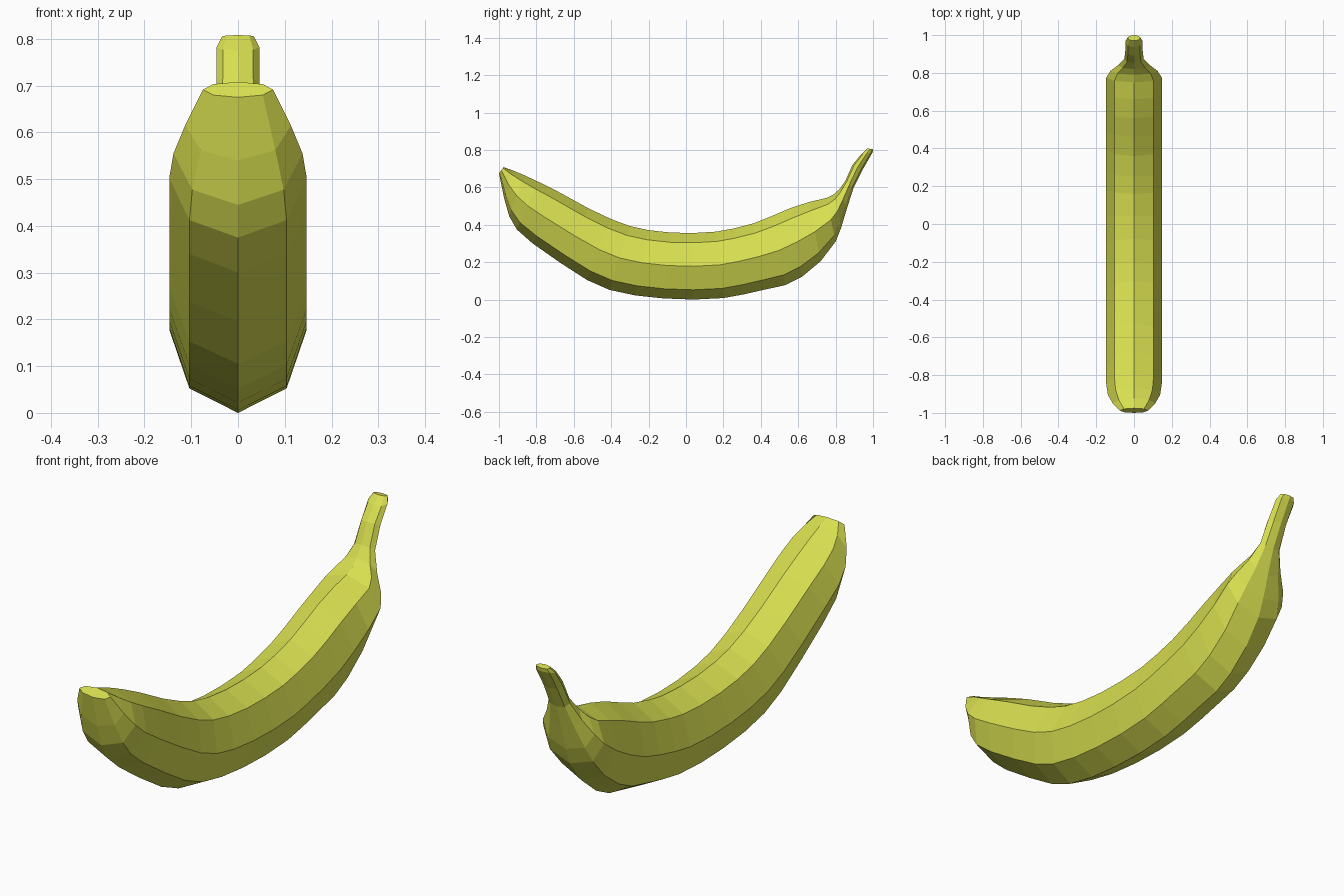
import bpy, bmesh
from math import sin, cos, pi
from mathutils import Vector

# Stations along the fruit: outer-curve (y, z), inner-curve (y, z), half width
stations = [
    (-1.00, 0.675, -0.975, 0.708, 0.075),
    (-0.972, 0.54, -0.925, 0.69, 0.113),
    (-0.945, 0.445, -0.865, 0.665, 0.138),
    (-0.905, 0.375, -0.79, 0.63, 0.147),
    (-0.82, 0.30, -0.68, 0.575, 0.147),
    (-0.67, 0.195, -0.52, 0.487, 0.147),
    (-0.53, 0.105, -0.40, 0.43, 0.147),
    (-0.41, 0.052, -0.30, 0.393, 0.147),
    (-0.27, 0.022, -0.20, 0.371, 0.147),
    (-0.12, 0.006, -0.08, 0.358, 0.147),
    (0.04, 0.0, 0.04, 0.356, 0.147),
    (0.20, 0.008, 0.16, 0.363, 0.147),
    (0.31, 0.028, 0.25, 0.379, 0.147),
    (0.42, 0.053, 0.36, 0.407, 0.147),
    (0.53, 0.077, 0.46, 0.447, 0.147),
    (0.62, 0.122, 0.56, 0.49, 0.147),
    (0.72, 0.205, 0.66, 0.522, 0.147),
    (0.80, 0.31, 0.75, 0.543, 0.147),
    (0.83, 0.385, 0.79, 0.562, 0.125),
    (0.86, 0.485, 0.82, 0.59, 0.085),
    (0.895, 0.595, 0.852, 0.635, 0.051),
    (0.945, 0.695, 0.89, 0.72, 0.046),
    (0.998, 0.788, 0.935, 0.775, 0.046),
    (1.00, 0.803, 0.97, 0.808, 0.034),
]

# Loft eight-sided rings through the stations
bm = bmesh.new()
rings = []
for y0, z0, y1, z1, w in stations:
    outer, inner = Vector((0, y0, z0)), Vector((0, y1, z1))
    mid, half = (outer + inner) / 2, (outer - inner) / 2
    rings.append([bm.verts.new(mid + half * cos(k * pi / 4) + Vector((w * sin(k * pi / 4), 0, 0)))
                  for k in range(8)])
for a, b in zip(rings, rings[1:]):
    for k in range(8):
        n = (k + 1) % 8
        bm.faces.new((a[k], a[n], b[n], b[k]))

# Blunt tip and stem caps
bm.faces.new(rings[0])
bm.faces.new(rings[-1])
bmesh.ops.recalc_face_normals(bm, faces=bm.faces)

mesh = bpy.data.meshes.new("banana")
bm.to_mesh(mesh)
bm.free()
banana = bpy.data.objects.new("banana", mesh)
bpy.context.collection.objects.link(banana)

# Yellow-green peel
peel = bpy.data.materials.new("peel")
peel.diffuse_color = (0.69, 0.74, 0.08, 1)
mesh.materials.append(peel)
